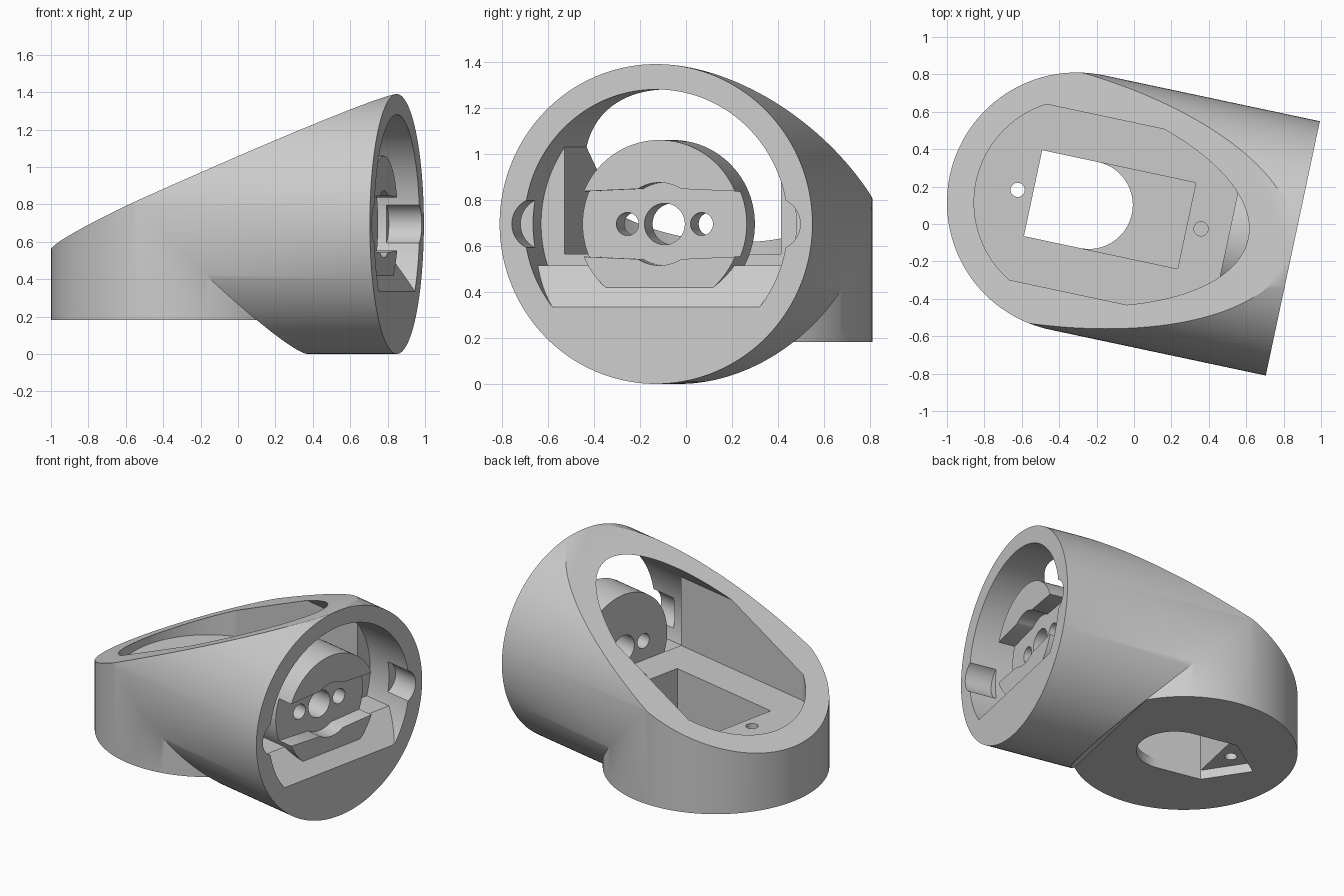
import bpy, bmesh
from math import sin, cos, pi, radians
from mathutils import Matrix

cube = bpy.data.objects.get("Cube")
if cube:
    bpy.data.objects.remove(cube)

R, RI = 0.695, 0.585      # outer and bore radius
AXIS = 0.695              # height of the horizontal bore
END = 1.18                # distance of the open end from the upright axis
SEG = 144

grey = bpy.data.materials.new("plain grey")
grey.use_nodes = True
grey.diffuse_color = (0.6, 0.6, 0.6, 1)
grey.node_tree.nodes["Principled BSDF"].inputs["Base Color"].default_value = (0.6, 0.6, 0.6, 1)


def finish(bm, name):
    bmesh.ops.recalc_face_normals(bm, faces=bm.faces)
    mesh = bpy.data.meshes.new(name)
    bm.to_mesh(mesh)
    bm.free()
    ob = bpy.data.objects.new(name, mesh)
    bpy.context.collection.objects.link(ob)
    mesh.materials.append(grey)
    return ob


def prism(name, pts, axis, lo, hi):
    """Extrude a 2D outline along x, y or z."""
    place = {"x": lambda a, b, t: (t, a, b),
             "y": lambda a, b, t: (a, t, b),
             "z": lambda a, b, t: (a, b, t)}[axis]
    bm = bmesh.new()
    low = [bm.verts.new(place(a, b, lo)) for a, b in pts]
    high = [bm.verts.new(place(a, b, hi)) for a, b in pts]
    bm.faces.new(low)
    bm.faces.new(high)
    for i in range(len(pts)):
        j = (i + 1) % len(pts)
        bm.faces.new((low[i], low[j], high[j], high[i]))
    return finish(bm, name)


def arc(a, b, r, start=0, stop=360, n=64):
    full = stop - start == 360
    steps = n if full else n + 1
    return [(a + r * cos(radians(start + (stop - start) * i / n)),
             b + r * sin(radians(start + (stop - start) * i / n))) for i in range(steps)]


def combine(target, tool, operation):
    mod = target.modifiers.new("join", "BOOLEAN")
    mod.operation, mod.object, mod.solver = operation, tool, "EXACT"
    bpy.context.view_layer.update()
    evaluated = target.evaluated_get(bpy.context.evaluated_depsgraph_get())
    mesh = bpy.data.meshes.new_from_object(evaluated)
    target.modifiers.clear()
    target.data = mesh
    bpy.data.objects.remove(tool)
    return target


# Mitred elbow: every outer edge line runs up, meets the mitre, then runs out to the end
K = 17                                        # mitre meets the base at this step
base_z = AXIS - R * cos(2 * pi * K / SEG)
bm = bmesh.new()
base, mitre, end = [], [], []
for i in range(SEG):
    a = 2 * pi * i / SEG
    u, v = R * cos(a), R * sin(a)
    m = bm.verts.new((u, v, AXIS - u))
    mitre.append(m)
    end.append(bm.verts.new((END, v, AXIS - u)))
    base.append(bm.verts.new((u, v, base_z)) if K < i < SEG - K else m)
for i in range(SEG):
    j = (i + 1) % SEG
    bm.faces.new((mitre[i], mitre[j], end[j], end[i]))
    ring = list(dict.fromkeys((base[i], base[j], mitre[j], mitre[i])))
    if len(ring) > 2:
        bm.faces.new(ring)
bm.faces.new(end)
bm.faces.new(base[K:SEG - K + 1])
bm.faces.new(mitre[SEG - K:] + mitre[:K + 1])
body = finish(bm, "elbow_housing")

# Sloping top cut
slope = lambda u: 0.862 + 0.447 * u
combine(body, prism("top_cut", [(-1.5, slope(-1.5)), (1.5, slope(1.5)), (-1.5, 3)], "y", -2, 2), "DIFFERENCE")

# Straight-walled chamber behind the bore
side = 0.48
chamber_outline = [(0.89, side)] + [(u, max(-side, min(side, v)))
                                    for u, v in arc(0, 0, 0.55, 119.2, 240.8, 48)] + [(0.89, -side)]
chamber = prism("chamber", chamber_outline, "z", 0.565, 2)
combine(chamber, prism("bore_limit", arc(0, AXIS, RI, n=128), "x", -1, 1.1), "INTERSECT")
combine(body, chamber, "DIFFERENCE")

# Round bore at the end with a ramped floor
bore = prism("bore", arc(0, AXIS, RI, n=128), "x", 0.83, 1.3)
ramp = [(0.7, 0.515), (1.03, 0.515), (END, 0.335), (1.4, 0.071), (1.4, 2), (0.7, 2)]
combine(bore, prism("ramp_limit", ramp, "y", -1, 1), "INTERSECT")
combine(body, bore, "DIFFERENCE")

# Round notches in the rim
for s in (-1, 1):
    combine(body, prism("notch", arc(s * 0.528, AXIS, 0.113, n=40), "x", 1.0, 1.3), "DIFFERENCE")

# Disc with a cross slot and holes
disc = prism("mount_disc", arc(0, AXIS, 0.365, n=96), "x", 0.83, 1.11)
half = arc(0, AXIS, 0.18, 58, 122, 20)
upper = [(0.5, AXIS + 0.135)] + half + [(-0.5, AXIS + 0.135)]
slot = upper + [(v, 2 * AXIS - z) for v, z in reversed(upper)]
combine(disc, prism("slot", slot, "x", 1.0, 1.3), "DIFFERENCE")
for v, r in ((-0.165, 0.05), (0, 0.09), (0.165, 0.05)):
    combine(disc, prism("disc_hole", arc(v, AXIS, r, n=32), "x", 0.7, 1.3), "DIFFERENCE")
combine(body, disc, "UNION")

# Rectangular pocket in the floor
w = 0.235
combine(body, prism("pocket", [(-0.24, -w), (0.6, -w), (0.6, w), (-0.24, w)], "z", 0.245, 0.6), "DIFFERENCE")

# Opening in the underside: pointed at one end, round at the other
opening = [(-0.477, 0), (-0.24, -w)] + arc(0.065, 0, w, -90, 90, 40) + [(-0.24, w)]
combine(body, prism("opening", opening, "z", 0, 0.246), "DIFFERENCE")

# Screw holes
for u, low in ((-0.324, 0.2), (0.678, 0.25)):
    combine(body, prism("screw_hole", arc(u, 0, 0.038, n=24), "z", low, 0.62), "DIFFERENCE")

# Turn and place the housing
body.data.transform(Matrix.Translation((-0.305, 0.115, 0)) @ Matrix.Rotation(radians(-12), 4, "Z"))
bpy.ops.object.select_all(action="DESELECT")
body.select_set(True)
bpy.context.view_layer.objects.active = body
bpy.ops.object.shade_smooth_by_angle(angle=radians(30))
